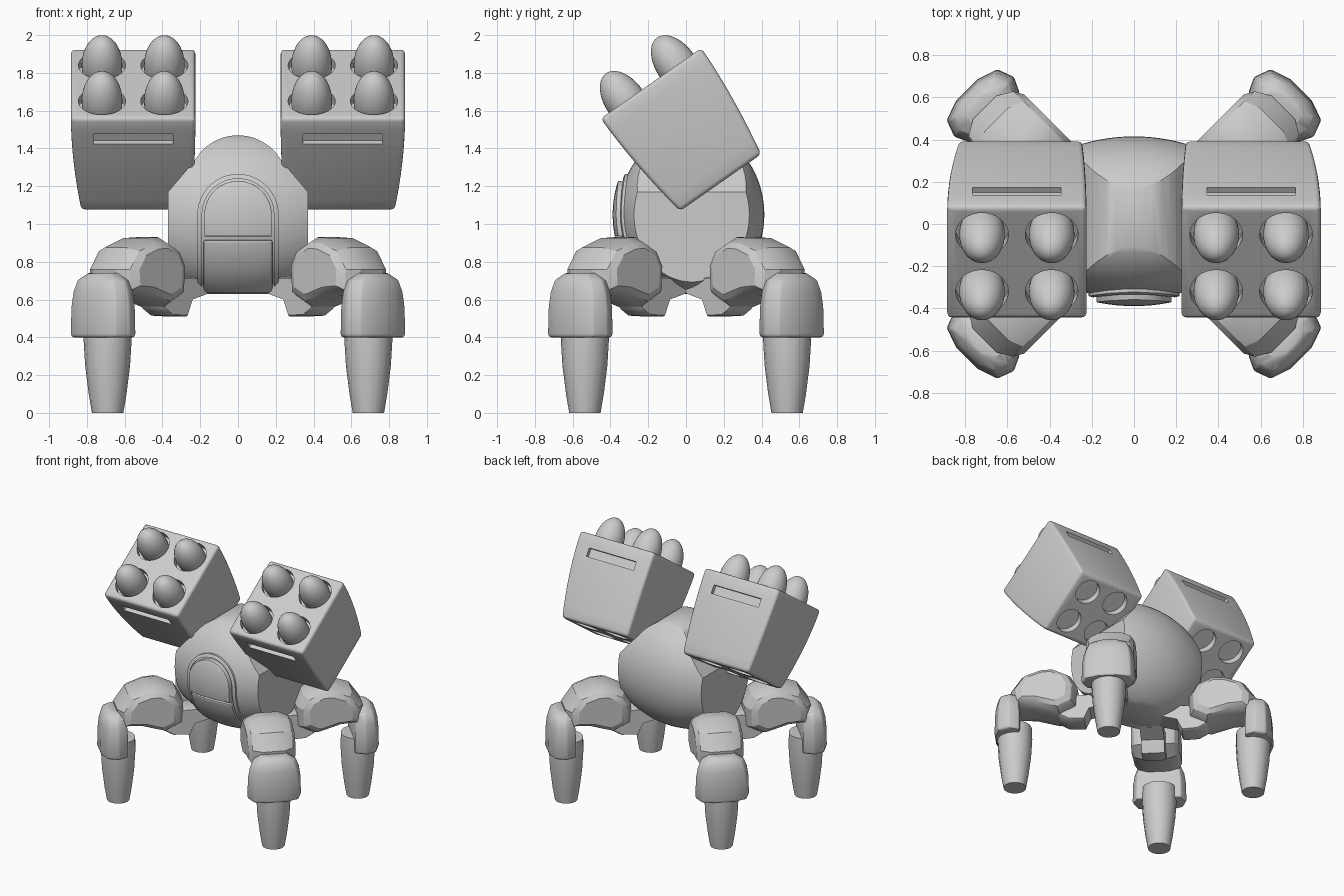
import bpy, bmesh
from math import sin, cos, pi, radians
from mathutils import Matrix, Vector

cube = bpy.data.objects.get("Cube")
if cube:
    bpy.data.objects.remove(cube)

grey = bpy.data.materials.new("plain_grey")
grey.use_nodes = True
grey.diffuse_color = (0.6, 0.6, 0.6, 1)
grey.node_tree.nodes["Principled BSDF"].inputs["Base Color"].default_value = (0.6, 0.6, 0.6, 1)


def loft(bm, rings):
    """Skin a row of closed rings and cap both ends."""
    rows = [[bm.verts.new(p) for p in ring] for ring in rings]
    n = len(rows[0])
    for a, b in zip(rows, rows[1:]):
        for i in range(n):
            j = (i + 1) % n
            bm.faces.new((a[i], a[j], b[j], b[i]))
    bm.faces.new(rows[0])
    bm.faces.new(rows[-1])


def make(name, bm, matrix=Matrix()):
    bm.transform(matrix)
    bmesh.ops.recalc_face_normals(bm, faces=bm.faces)
    mesh = bpy.data.meshes.new(name)
    bm.to_mesh(mesh)
    bm.free()
    mesh.materials.append(grey)
    ob = bpy.data.objects.new(name, mesh)
    bpy.context.collection.objects.link(ob)
    return ob


def lofted(name, rings, matrix=Matrix()):
    bm = bmesh.new()
    loft(bm, rings)
    return make(name, bm, matrix)


def boolean(ob, cutter, operation):
    mod = ob.modifiers.new("cut", "BOOLEAN")
    mod.operation, mod.solver, mod.object = operation, "EXACT", cutter
    apply(ob)
    bpy.data.objects.remove(cutter)


def apply(ob):
    bpy.ops.object.select_all(action="DESELECT")
    bpy.context.view_layer.objects.active = ob
    ob.select_set(True)
    bpy.ops.object.convert(target="MESH")


def finish(ob, mirror="", bevel=0, angle=32):
    if bevel:
        mod = ob.modifiers.new("bevel", "BEVEL")
        mod.width, mod.segments, mod.limit_method = bevel, 2, "ANGLE"
        mod.angle_limit = radians(40)
    if mirror:
        mod = ob.modifiers.new("mirror", "MIRROR")
        mod.use_axis = ("x" in mirror, "y" in mirror, False)
        mod.use_mirror_merge = False
    apply(ob)
    bpy.ops.object.shade_smooth_by_angle(angle=radians(angle))


# Body: a barrel lying across, trimmed by an arched front outline
def barrel(name, grow=0.0):
    rings = []
    for k in range(-10, 11):
        x = 0.042 * k
        r = 1 - 0.11 * (x / 0.27) ** 2
        rings.append([(x, 0.03 + (0.385 * r + grow) * cos(t), 1.05 + (0.45 * r + grow) * sin(t))
                      for t in (2 * pi * i / 56 for i in range(56))])
    return lofted(name, rings)


def prism(outline, y0, y1):
    return lofted("cutter", [[(x, y, z) for x, z in outline] for y in (y0, y1)])


def arch(half, low, top):
    curve = [(half * cos(pi * i / 24), top - half + half * sin(pi * i / 24)) for i in range(25)]
    return [(half, low)] + curve + [(-half, low)]


right = [(0.34, 0.63), (0.37, 0.66), (0.37, 1.17)]
dome = [(0.262 * cos(a), 1.21 + 0.26 * sin(a)) for a in (radians(30 + 10 * i) for i in range(13))]
outline = right + dome + [(-x, z) for x, z in reversed(right)]
body = barrel("body")
boolean(body, prism(outline, -1, 1), "INTERSECT")
finish(body)

# Front hatch: raised rim, bulging canopy and lower panel
rim = barrel("hatch_rim", 0.014)
boolean(rim, prism(arch(0.215, 0.63, 1.265), -1, -0.05), "INTERSECT")
boolean(rim, prism(arch(0.19, 0.5, 1.24), -1, 0.5), "DIFFERENCE")
finish(rim)
canopy = barrel("canopy", 0.034)
boolean(canopy, prism(arch(0.178, 0.935, 1.228), -1, -0.05), "INTERSECT")
finish(canopy, bevel=0.008)
panel = barrel("hatch_panel", 0.022)
boolean(panel, prism([(-0.182, 0.635), (0.182, 0.635), (0.182, 0.915), (-0.182, 0.915)], -1, -0.05),
        "INTERSECT")
finish(panel, bevel=0.008)

# Launcher pods, pitched up, with curved tapering walls
tilt = Matrix.Translation((0.555, -0.185, 1.745)) @ Matrix.Rotation(radians(35), 4, "X")
depth = 0.642
rings = []
for i in range(9):
    t = i / 8
    e = t ** 1.8
    out, inn, h = 0.33 - 0.055 * e, -0.33 + 0.02 * e, 0.325 - 0.063 * e
    rings.append([(out, h, -depth * t), (inn, h, -depth * t), (inn, -h, -depth * t), (out, -h, -depth * t)])
pods = lofted("launcher_pods", rings, tilt)
mod = pods.modifiers.new("bevel", "BEVEL")
mod.width, mod.segments, mod.limit_method = 0.022, 3, "ANGLE"
apply(pods)

# Sockets front and back, slots above and below
bm = bmesh.new()
grid = [(sx, sy) for sx in (-1, 1) for sy in (-1, 1)]
for sx, sy in grid:
    for r, gap, z in ((0.125, 0.165, 0), (0.095, 0.13, -depth)):
        bmesh.ops.create_cone(bm, cap_ends=True, segments=32, radius1=r, radius2=r, depth=0.1,
                              matrix=Matrix.Translation((sx * gap, sy * gap, z)))
for s in (-1, 1):
    bmesh.ops.create_cube(bm, matrix=Matrix.Translation((0, s * 0.325, -0.135))
                          @ Matrix.Diagonal((0.42, 0.07, 0.065, 1)))
boolean(pods, make("cutter", bm, tilt), "DIFFERENCE")
finish(pods, "x")

# Missiles
bm = bmesh.new()
for sx, sy in grid:
    bmesh.ops.create_uvsphere(bm, u_segments=32, v_segments=20, radius=1,
                              matrix=Matrix.Translation((sx * 0.165, sy * 0.165, 0))
                              @ Matrix.Diagonal((0.108, 0.108, 0.18, 1)))
finish(make("missiles", bm, tilt), "x")

# Legs: built along one diagonal, then mirrored to all four corners
leg = Matrix.Translation((0.155, 0, 0)) @ Matrix.Rotation(radians(45), 4, "Z")


def slab(name, profile, layers):
    mid = sum((Vector(p) for p in profile), Vector((0, 0))) / len(profile)
    rings = []
    for v, s in layers:
        pts = [mid + (Vector(p) - mid) * s for p in profile]
        rings.append([(p.x, v, p.y) for p in pts])
    return lofted(name, rings, leg)


thigh = [(0.30, 0.62), (0.29, 0.78), (0.34, 0.87), (0.46, 0.93), (0.56, 0.925), (0.70, 0.875),
         (0.78, 0.76), (0.77, 0.63), (0.62, 0.62), (0.42, 0.56)]
finish(slab("thighs", thigh, [(-0.175, 0.66), (-0.15, 0.84), (-0.08, 1), (0.08, 1), (0.15, 0.84), (0.175, 0.66)]),
       "xy", angle=28)

hip = [(0.05, 0.64), (0.05, 0.72), (0.36, 0.72), (0.46, 0.62), (0.42, 0.55), (0.36, 0.515), (0.24, 0.51), (0.2, 0.6)]
finish(slab("hips", hip, [(-0.085, 0.93), (-0.07, 1), (0.07, 1), (0.085, 0.93)]), "xy")

half = [(0.71, 0.165), (0.785, 0.2), (0.866, 0.17), (0.90, 0.07)]
plan = half + [(u, -v) for u, v in reversed(half)]
rings = [[(0.78 + (u - 0.78) * s, v * s, z) for u, v in plan]
         for z, s in ((0.40, 0.96), (0.42, 1), (0.56, 0.98), (0.64, 0.92), (0.70, 0.8), (0.74, 0.48))]
finish(lofted("knee_guards", rings, leg), "xy", bevel=0.01)

rings = [[(0.757 + r * cos(2 * pi * i / 16), r * sin(2 * pi * i / 16), z) for i in range(16)]
         for z, r in ((0, 0.083), (0.1, 0.1), (0.25, 0.119), (0.4, 0.128), (0.5, 0.125))]
finish(lofted("shins", rings, leg), "xy")
